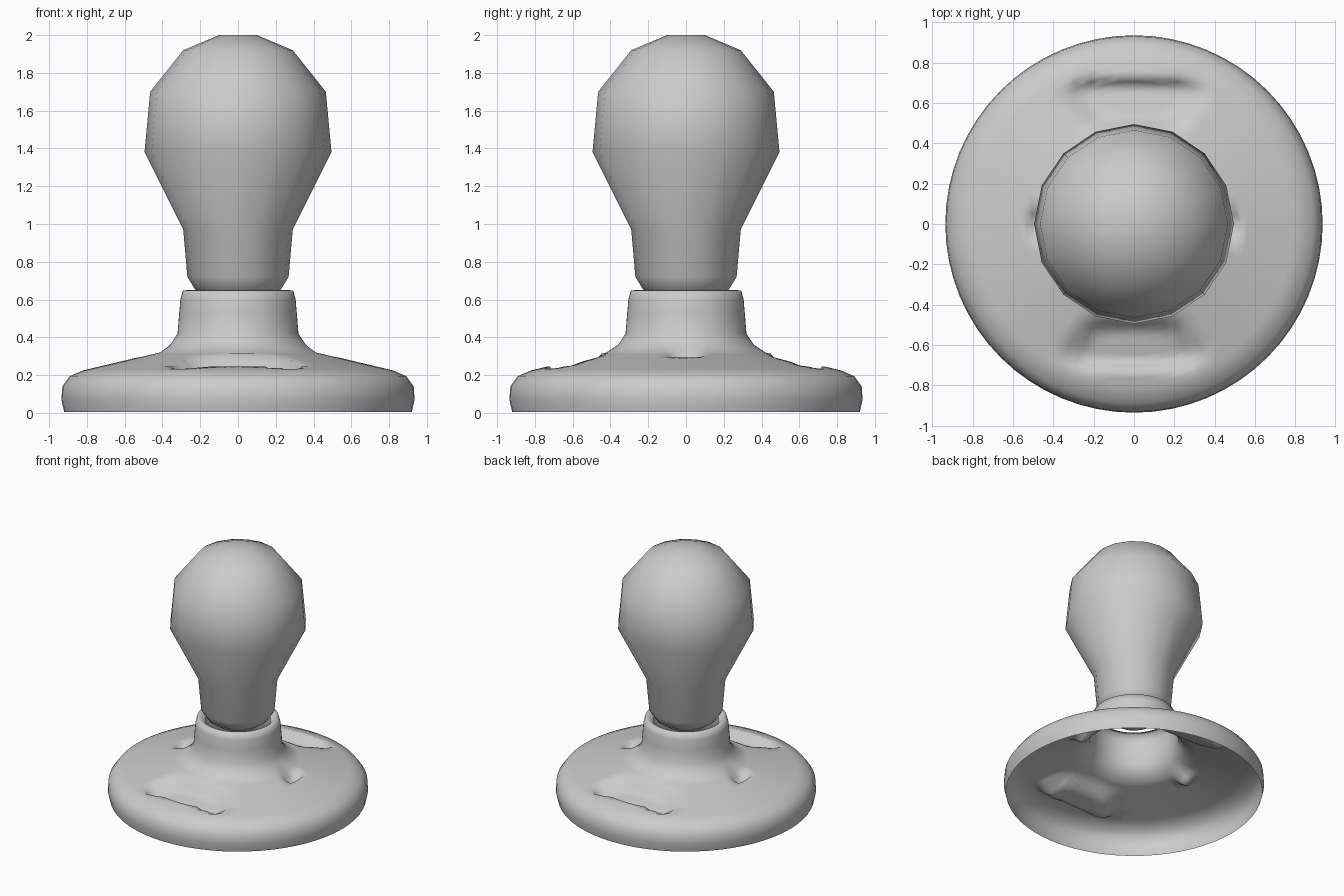
import bpy, bmesh, math

if "Cube" in bpy.data.objects:
    bpy.data.objects.remove(bpy.data.objects["Cube"])


def lathe(name, profile, sides, shape=None):
    """Spin an (r, z) profile about z; shape may adjust each point."""
    bm = bmesh.new()
    rings = []
    for r, z in profile:
        if r == 0:
            rings.append([bm.verts.new((0, 0, z))] * sides)
            continue
        ring = []
        for i in range(sides):
            a = 2 * math.pi * i / sides
            x, y = r * math.cos(a), r * math.sin(a)
            ring.append(bm.verts.new((x, y, shape(x, y, z) if shape else z)))
        rings.append(ring)
    for lo, hi in zip(rings, rings[1:]):
        for i in range(sides):
            j = (i + 1) % sides
            corners = list(dict.fromkeys((lo[i], lo[j], hi[j], hi[i])))
            bm.faces.new(corners)
    bmesh.ops.recalc_face_normals(bm, faces=bm.faces)
    for f in bm.faces:
        f.smooth = True
    mesh = bpy.data.meshes.new(name)
    bm.to_mesh(mesh)
    bm.free()
    obj = bpy.data.objects.new(name, mesh)
    bpy.context.collection.objects.link(obj)
    return obj


def ramp(v, a, b):
    return max(0.0, min(1.0, (v - a) / (b - a)))


# Base: thin hollow shell with two long finger pockets and two small notches
def pockets(x, y, z):
    if z > 0.335 or z < 0.22:
        return z
    ax, ay = abs(x), abs(y)
    # long pocket: steep outer lip, gentle inner side, tapered ends
    half_width = 0.24 + 0.10 * ramp(ay, 0.47, 0.62)
    long_pocket = (ramp(ay, 0.45, 0.53) * ramp(0.72 - ay, 0, 0.035)
                   * ramp(half_width - ax, 0, 0.08))
    # small side notch beside the collar
    notch = (ramp(ax, 0.41, 0.46) * ramp(0.53 - ax, 0, 0.03)
             * ramp(0.07 - ay, 0, 0.04))
    return z - 0.075 * long_pocket - 0.07 * notch


base_profile = [(0.92, 0.005), (0.935, 0.07), (0.93, 0.14), (0.89, 0.195), (0.82, 0.225)]
steps = 14
for k in range(1, steps + 1):
    t = k / steps
    base_profile.append((0.82 - 0.40 * t, 0.225 + 0.095 * t))
base_profile += [(0.36, 0.36), (0.32, 0.42), (0.312, 0.52), (0.305, 0.60),
                 (0.292, 0.648), (0.265, 0.65), (0.235, 0.62)]
lathe("base", base_profile, 64, pockets)

# Handle knob: rounded pear shape seated in the collar
knob_profile = [(0, 2.0), (0.10, 2.0), (0.29, 1.92), (0.465, 1.70), (0.495, 1.38),
                (0.29, 0.97), (0.268, 0.72), (0.225, 0.65), (0.15, 0.60), (0, 0.58)]
lathe("knob", knob_profile, 16)
